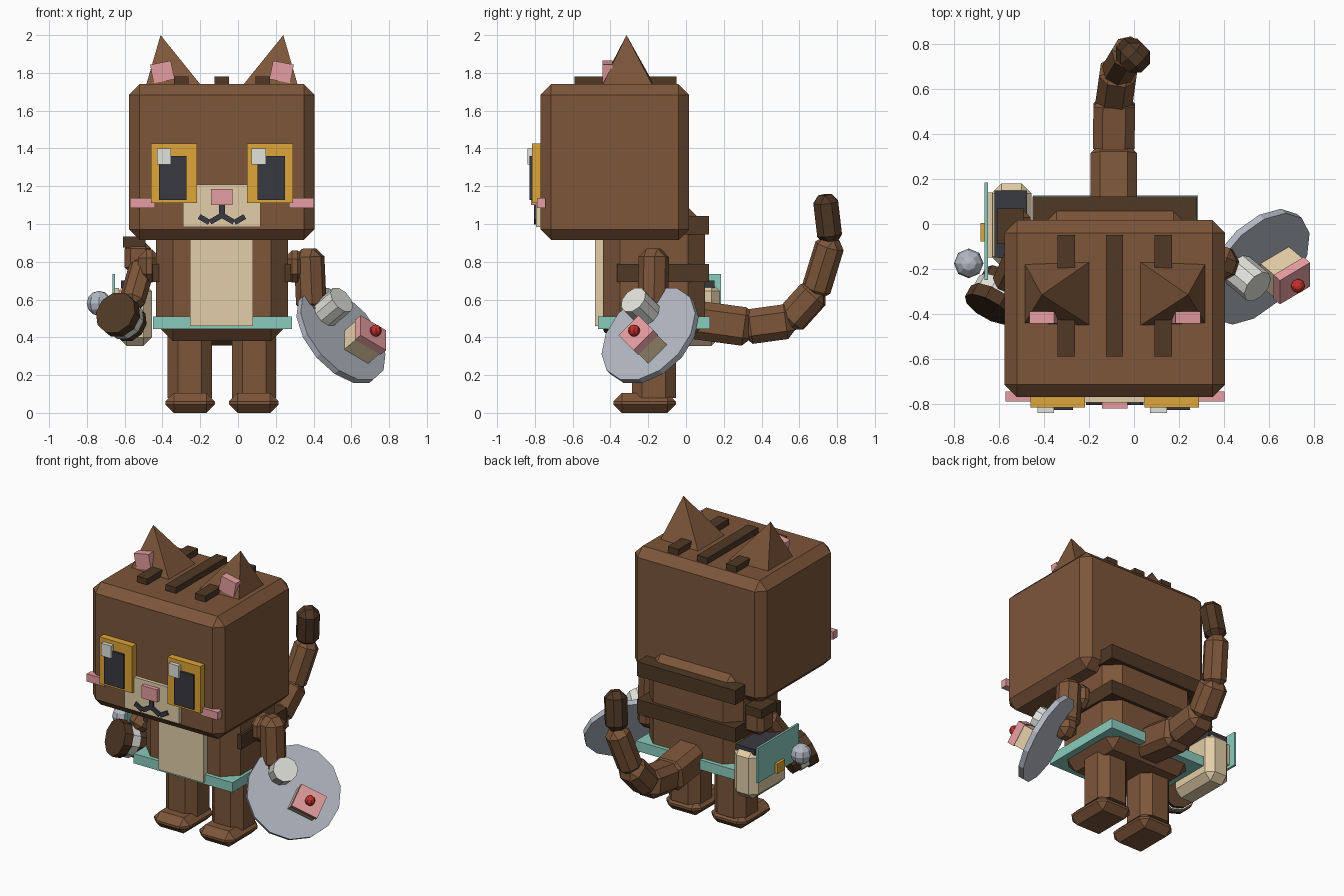
import bpy, bmesh, math
from mathutils import Vector, Matrix

if "Cube" in bpy.data.objects:
    bpy.data.objects.remove(bpy.data.objects["Cube"])

def srgb(r, g, b):
    return tuple(((c / 255 + 0.055) / 1.055) ** 2.4 for c in (r, g, b)) + (1,)

PALETTE = dict(brown=(125, 86, 58), dark_brown=(80, 56, 37), cream=(226, 206, 168),
               teal=(138, 203, 188), pink=(230, 158, 161), gold=(223, 166, 56),
               charcoal=(57, 57, 65), steel=(178, 184, 195), white=(226, 226, 220),
               red=(198, 50, 44))
MATS = {}
for key, rgb in PALETTE.items():
    MATS[key] = bpy.data.materials.new(key)
    MATS[key].diffuse_color = srgb(*rgb)

MID = -0.085  # symmetry plane of head and body

def finish(name, bm, mat, matrix=None):
    if matrix:
        bm.transform(matrix)
    bmesh.ops.recalc_face_normals(bm, faces=bm.faces)
    me = bpy.data.meshes.new(name)
    bm.to_mesh(me)
    bm.free()
    me.materials.append(MATS[mat])
    ob = bpy.data.objects.new(name, me)
    bpy.context.collection.objects.link(ob)
    return ob

def block(name, size, mat, matrix, bevel=0.0, upright=False):
    """Box of given size; bevels all edges or only the local vertical ones."""
    bm = bmesh.new()
    bmesh.ops.create_cube(bm, size=1, matrix=Matrix.Diagonal((*size, 1)))
    if bevel:
        edges = [e for e in bm.edges if not upright
                 or abs(e.verts[0].co.z - e.verts[1].co.z) > 1e-4]
        bmesh.ops.bevel(bm, geom=edges, offset=bevel, segments=1,
                        affect='EDGES', profile=0.5)
    return finish(name, bm, mat, matrix)

def box(name, x, y, z, mat, bevel=0.0, upright=False, tilt=0):
    lo, hi = Vector((x[0], y[0], z[0])), Vector((x[1], y[1], z[1]))
    m = Matrix.Translation((lo + hi) / 2) @ Matrix.Rotation(math.radians(tilt), 4, 'Y')
    return block(name, hi - lo, mat, m, bevel, upright)

def both(name, x, y, z, mat, bevel=0.0, upright=False, tilt=0):
    """Box on the left plus its mirror image across MID."""
    box("left_" + name, x, y, z, mat, bevel, upright, tilt)
    box("right_" + name, (2 * MID - x[1], 2 * MID - x[0]), y, z, mat, bevel, upright, -tilt)

def limb(name, a, b, w, mat, bevel, upright=False):
    a, b = Vector(a), Vector(b)
    m = Matrix.Translation((a + b) / 2) @ (b - a).to_track_quat('Z', 'X').to_matrix().to_4x4()
    return block(name, (w, w, (b - a).length), mat, m, bevel, upright)

def disc(name, centre, axis, r, depth, mat, sides=12, r2=None):
    bm = bmesh.new()
    bmesh.ops.create_cone(bm, cap_ends=True, segments=sides, radius1=r,
                          radius2=r if r2 is None else r2, depth=depth)
    m = Matrix.Translation(centre) @ Vector(axis).to_track_quat('Z', 'X').to_matrix().to_4x4()
    return finish(name, bm, mat, m)

def ball(name, centre, r, mat, u=8, v=6):
    bm = bmesh.new()
    bmesh.ops.create_uvsphere(bm, u_segments=u, v_segments=v, radius=r)
    return finish(name, bm, mat, Matrix.Translation(centre))

# Head and its top stripes
box("head", (-0.577, 0.405), (-0.77, 0.017), (0.915, 1.74), "brown", 0.056)
box("head_stripe_middle", (-0.125, -0.048), (-0.59, -0.05), (1.72, 1.78), "dark_brown")
both("head_stripe", (-0.34, -0.262), (-0.59, -0.05), (1.72, 1.78), "dark_brown")

# Ears: pyramids with an outward-leaning tip
for side, s in (("left", 1), ("right", -1)):
    bm = bmesh.new()
    pts = [(-0.485, -0.18, 1.74), (-0.2, -0.17, 1.74), (-0.2, -0.45, 1.74),
           (-0.485, -0.44, 1.74), (-0.41, -0.315, 2.0)]
    vs = [bm.verts.new((MID + s * (x - MID), y, z)) for x, y, z in pts]
    bm.faces.new(vs[:4])
    for i in range(4):
        bm.faces.new((vs[i], vs[(i + 1) % 4], vs[4]))
    finish(side + "_ear", bm, "brown")
both("inner_ear", (-0.457, -0.345), (-0.443, -0.39), (1.755, 1.855), "pink", tilt=-11)

# Eyes
both("eye", (-0.46, -0.217), (-0.815, -0.765), (1.11, 1.425), "gold")
both("pupil", (-0.418, -0.272), (-0.828, -0.81), (1.127, 1.36), "charcoal")
for side, dx in (("left", 0), ("right", 0.502)):
    box(side + "_eye_shine", (-0.43 + dx, -0.355 + dx), (-0.84, -0.81), (1.315, 1.4), "white")

# Muzzle, nose, cheeks, mouth
box("muzzle", (-0.29, 0.118), (-0.793, -0.76), (0.985, 1.21), "cream")
box("nose", (-0.143, -0.03), (-0.82, -0.78), (1.10, 1.185), "pink")
both("cheek", (-0.572, -0.44), (-0.79, -0.745), (1.085, 1.137), "pink")
box("mouth_middle", (-0.1, -0.07), (-0.805, -0.79), (1.035, 1.1), "charcoal")
both("mouth_inner", (-0.152, -0.085), (-0.805, -0.79), (1.013, 1.041), "charcoal", tilt=-30)
both("mouth_outer", (-0.21, -0.148), (-0.805, -0.79), (1.01, 1.038), "charcoal", tilt=30)

# Body, chest patch, stripes, belt
box("body", (-0.434, 0.265), (-0.44, 0.1), (0.38, 1.09), "brown", 0.09)
box("chest_patch", (-0.254, 0.08), (-0.482, -0.43), (0.46, 0.95), "cream")
for i, z in enumerate((0.692, 0.945)):
    box(f"body_stripe_{i}", (-0.452, 0.28), (-0.365, 0.122), (z, z + 0.097), "dark_brown")
box("belt", (-0.45, 0.285), (-0.466, 0.127), (0.444, 0.51), "teal")

# Legs and feet
both("leg", (-0.372, -0.138), (-0.287, -0.053), (0.08, 0.45), "brown", 0.055, True)
both("foot", (-0.385, -0.122), (-0.385, -0.053), (0.005, 0.11), "brown", 0.045)
for ob in bpy.data.objects:
    if ob.name.endswith("_foot"):
        ob.location.z = -0.005

# Tail: tapering chain with a dark tip
path = [(-0.09, 0.03, 0.495), (-0.09, 0.325, 0.455), (-0.088, 0.545, 0.485),
        (-0.068, 0.685, 0.64), (-0.02, 0.765, 0.9), (0.01, 0.735, 1.155)]
for i, w in enumerate((0.205, 0.185, 0.165, 0.145, 0.135)):
    a, b = Vector(path[i]), Vector(path[i + 1])
    ext = (b - a).normalized() * (0.025 if i < 4 else 0)
    limb(f"tail_{i}", a - ext, b + ext, w, "dark_brown" if i == 4 else "brown", 0.042)

# Right arm hanging down, hand behind the tray
box("right_shoulder", (0.24, 0.36), (-0.25, -0.09), (0.69, 0.86), "brown", 0.045)
limb("right_arm", (0.375, -0.17, 0.87), (0.39, -0.175, 0.53), 0.15, "brown", 0.045)
box("right_hand", (0.33, 0.47), (-0.25, -0.11), (0.46, 0.6), "brown", 0.045)

# Tray with cup, cake and berry
n = Vector((0.64, -0.54, 0.54)).normalized()
u = Vector((0, 1, 1)).normalized()
w = u.cross(n)
if w.x < 0:
    w = -w
c = Vector((0.545, -0.19, 0.41))
disc("tray", c, n, 0.295, 0.035, "steel", 14)
disc("cup", Vector((0.45, -0.195, 0.515)) + n * 0.085, n, 0.078, 0.14, "white", 10)
frame = Matrix((u, w, u.cross(w))).transposed().to_4x4()
spot = c + Vector((0.07, 0.011, -0.071))
block("cake", (0.14, 0.165, 0.1), "cream", Matrix.Translation(spot + n * 0.065) @ frame)
block("icing", (0.15, 0.175, 0.045), "pink", Matrix.Translation(spot + n * 0.135) @ frame)
ball("berry", spot + n * 0.178, 0.032, "red")

# Left arm bent forward
box("left_shoulder", (-0.53, -0.41), (-0.25, -0.09), (0.69, 0.865), "brown", 0.045)
box("left_arm_band", (-0.61, -0.49), (-0.09, 0.07), (0.875, 0.935), "dark_brown")
box("left_upper_arm", (-0.6, -0.46), (-0.1, 0.06), (0.74, 0.9), "brown", 0.03)
limb("left_forearm", (-0.5, -0.12, 0.8), (-0.57, -0.27, 0.56), 0.13, "brown", 0.04)

# Held layered tool: dark head, white ring, steel knob
d = Vector((-0.45, -0.8, 0.35)).normalized()
p = Vector((-0.635, -0.355, 0.52))
disc("tool_head", p, d, 0.118, 0.06, "dark_brown", 10)
disc("tool_ring", p - d * 0.06, d, 0.108, 0.06, "white", 10)
disc("tool_back", p - d * 0.115, d, 0.1, 0.05, "dark_brown", 10)
ball("tool_knob", (-0.735, -0.175, 0.58), 0.066, "steel")

# Satchel with dark opening, flap and clasp
box("satchel", (-0.635, -0.455), (-0.19, 0.18), (0.355, 0.69), "cream", 0.045)
box("satchel_opening", (-0.62, -0.475), (-0.15, 0.15), (0.66, 0.7), "charcoal")
box("satchel_flap", (-0.665, -0.65), (-0.25, 0.185), (0.5, 0.735), "teal")
box("satchel_flap_backing", (-0.652, -0.63), (-0.15, 0.14), (0.52, 0.66), "cream")
box("satchel_clasp", (-0.683, -0.66), (-0.078, 0.005), (0.5, 0.565), "gold")

for m in bpy.data.materials:
    if m.users and not m.is_grease_pencil:
        m.use_nodes = True
        m.node_tree.nodes["Principled BSDF"].inputs["Base Color"].default_value = m.diffuse_color
